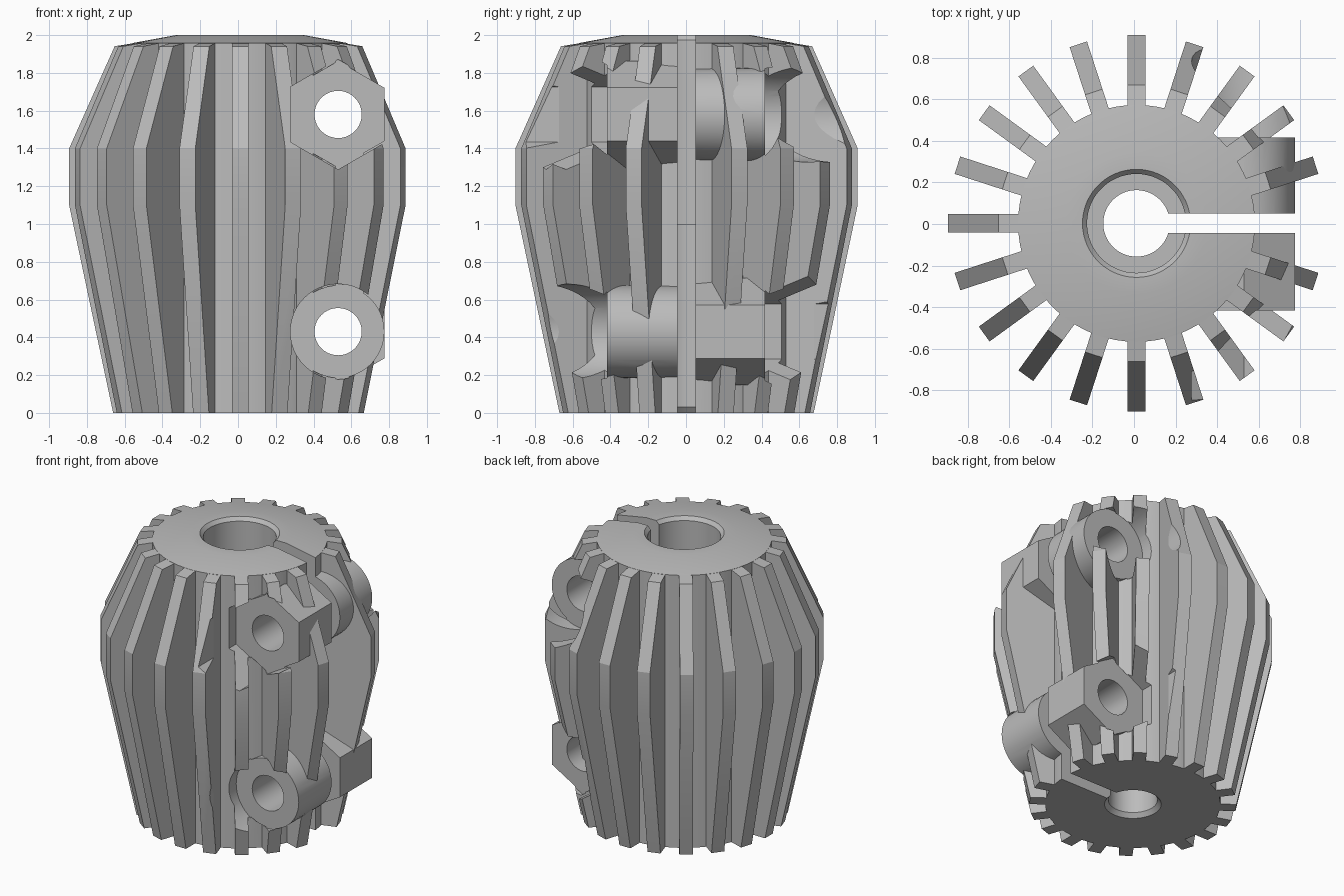
import bpy, bmesh, math
from mathutils import Matrix, Vector

if "Cube" in bpy.data.objects:
    bpy.data.objects.remove(bpy.data.objects["Cube"])

AXIS = Matrix.Translation((0.012, 0.003, 0))   # centre of the fluted barrel
FIN_COUNT = 20
FIN_WIDTH = 0.088
BOLT_X = 0.53
BOSS_R = 0.245
BOSS_END = 0.417

grey = bpy.data.materials.new("plain_grey")
grey.use_nodes = True
grey.diffuse_color = (0.5, 0.5, 0.5, 1)
grey.node_tree.nodes["Principled BSDF"].inputs["Base Color"].default_value = (0.5, 0.5, 0.5, 1)


def make(name, bm, matrix=None):
    """Turn a bmesh into a grey object."""
    if matrix:
        bm.transform(matrix)
    bmesh.ops.recalc_face_normals(bm, faces=bm.faces)
    mesh = bpy.data.meshes.new(name)
    bm.to_mesh(mesh)
    bm.free()
    mesh.materials.append(grey)
    obj = bpy.data.objects.new(name, mesh)
    bpy.context.collection.objects.link(obj)
    return obj


def lathe(name, profile, steps=72):
    """Revolve a profile that starts and ends on the axis."""
    bm = bmesh.new()
    verts = [bm.verts.new((r, 0, z)) for r, z in profile]
    edges = [bm.edges.new(pair) for pair in zip(verts, verts[1:])]
    bmesh.ops.spin(bm, geom=verts + edges, axis=(0, 0, 1), cent=(0, 0, 0),
                   angle=math.tau, steps=steps)
    bmesh.ops.remove_doubles(bm, verts=bm.verts, dist=1e-4)
    return make(name, bm, AXIS)


def rod(name, radius, sides, z, y0, y1):
    """Prism or cylinder along y, a corner pointing up."""
    bm = bmesh.new()
    bmesh.ops.create_cone(bm, cap_ends=True, segments=sides, radius1=radius,
                          radius2=radius, depth=abs(y1 - y0))
    bm.transform(Matrix.Rotation(math.pi / 2, 4, 'X'))
    top = max(v.co.z for v in bm.verts)
    if sides == 6 and top < radius * 0.99:
        bm.transform(Matrix.Rotation(math.pi / 6, 4, 'Y'))
    return make(name, bm, Matrix.Translation((BOLT_X, (y0 + y1) / 2, z)))


def combine(target, tool, operation):
    """Apply a boolean and discard the tool."""
    mod = target.modifiers.new(operation, 'BOOLEAN')
    mod.operation = operation
    mod.solver = 'EXACT'
    mod.object = tool
    bpy.context.view_layer.objects.active = target
    bpy.ops.object.modifier_apply(modifier=mod.name)
    bpy.data.objects.remove(tool)


# Barrel core with a shallow conical top
body = lathe("fluted_clamp_body", [(0, 0), (0.57, 0), (0.57, 1.958), (0.34, 2), (0, 2)])

# Radial fins, none where the slot opens
fin_profile = [(0.5, 0), (0.673, 0), (0.906, 1.1), (0.906, 1.4), (0.665, 1.941), (0.5, 1.968)]
bm = bmesh.new()
for i in range(1, FIN_COUNT):
    turn = Matrix.Rotation(math.tau * i / FIN_COUNT, 3, 'Z')
    face = bm.faces.new([bm.verts.new(turn @ Vector((r, -FIN_WIDTH / 2, z)))
                         for r, z in fin_profile])
    out = bmesh.ops.extrude_face_region(bm, geom=[face], use_keep_orig=True)
    moved = [g for g in out["geom"] if isinstance(g, bmesh.types.BMVert)]
    bmesh.ops.translate(bm, verts=moved, vec=turn @ Vector((0, FIN_WIDTH, 0)))
combine(body, make("fins", bm, AXIS), 'UNION')

# Two clamp bolts: hex boss one side, round boss the other, swapped at the bottom
hex_r = BOSS_R / math.cos(math.pi / 6)
bosses = [(z, side * flip, radius, sides)
          for z, flip in ((1.58, 1), (0.43, -1))
          for side, radius, sides in ((-1, hex_r, 6), (1, BOSS_R, 48))]
for z, side, radius, sides in bosses:
    combine(body, rod("pocket", radius * 1.03, sides, z, side * BOSS_END, side * 1.2), 'DIFFERENCE')
for z, side, radius, sides in bosses:
    combine(body, rod("boss", radius, sides, z, side * 0.01, side * BOSS_END), 'UNION')
for z in (1.58, 0.43):
    combine(body, rod("bolt_hole", 0.125, 40, z, -1.3, 1.3), 'DIFFERENCE')

# Clamping slot
bm = bmesh.new()
bmesh.ops.create_cube(bm, size=1)
bm.transform(Matrix.Translation((0.6, 0, 1)) @ Matrix.Diagonal((1.2, 0.094, 2.4, 1)))
combine(body, make("slot", bm, AXIS), 'DIFFERENCE')

# Stepped centre bore with chamfered rims
bore = [(0, -0.1), (0.185, -0.1), (0.185, 0), (0.16, 0.03), (0.16, 1), (0.238, 1),
        (0.238, 1.975), (0.26, 2), (0.26, 2.1), (0, 2.1)]
combine(body, lathe("bore", bore, 60), 'DIFFERENCE')

# Smooth the round surfaces, keep edges crisp
bpy.ops.object.select_all(action='DESELECT')
body.select_set(True)
bpy.context.view_layer.objects.active = body
bpy.ops.object.shade_smooth_by_angle(angle=math.radians(12))
